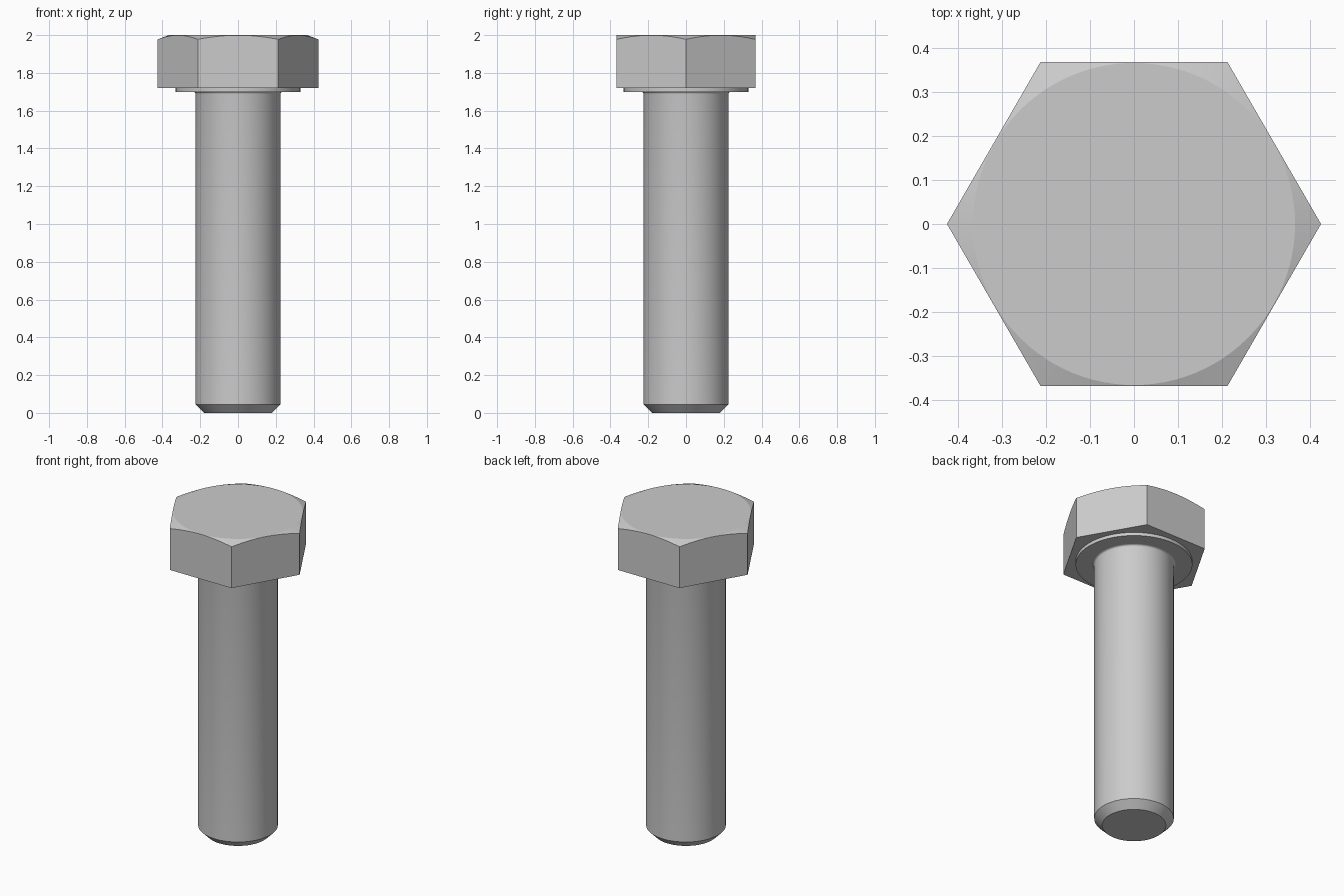
import bpy, bmesh, math

cube = bpy.data.objects.get("Cube")
if cube:
    bpy.data.objects.remove(cube, do_unlink=True)

STEEL = (0.6, 0.6, 0.6, 1)
steel = bpy.data.materials.new("steel grey")
steel.use_nodes = True
steel.diffuse_color = STEEL
steel.node_tree.nodes["Principled BSDF"].inputs["Base Color"].default_value = STEEL


def ring(bm, count, point):
    """Closed loop of vertices; point(angle) gives radius and height."""
    verts = []
    for i in range(count):
        a = 2 * math.pi * i / count
        r, z = point(a)
        verts.append(bm.verts.new((r * math.cos(a), r * math.sin(a), z)))
    return verts


def stack(name, count, points, smooth_angle):
    """Skin a stack of rings from bottom to top and cap both ends."""
    bm = bmesh.new()
    rings = [ring(bm, count, p) for p in points]
    for low, high in zip(rings, rings[1:]):
        for i in range(count):
            j = (i + 1) % count
            bm.faces.new((low[i], low[j], high[j], high[i]))
    bm.faces.new(rings[0][::-1])
    bm.faces.new(rings[-1])
    mesh = bpy.data.meshes.new(name)
    bm.to_mesh(mesh)
    bm.free()
    mesh.materials.append(steel)
    obj = bpy.data.objects.new(name, mesh)
    bpy.context.collection.objects.link(obj)
    bpy.ops.object.select_all(action="DESELECT")
    obj.select_set(True)
    bpy.context.view_layer.objects.active = obj
    bpy.ops.object.shade_smooth_by_angle(angle=math.radians(smooth_angle))
    return obj


def circle(r, z):
    return lambda a: (r, z)


# Hexagonal head with a conical chamfer that cuts arcs into the flats
APOTHEM, TOP, HEAD_BASE = 0.368, 2.0, 1.72
CROWN, SLOPE = 0.366, 0.38


def hex_radius(a):
    return APOTHEM / math.cos(a % (math.pi / 3) - math.pi / 6)


def hex_base(a):
    return hex_radius(a), HEAD_BASE


def hex_rim(a):
    r = hex_radius(a)
    return r, TOP - SLOPE * (r - CROWN)


stack("head", 96, [hex_base, hex_rim, circle(CROWN, TOP)], 15)

# Thin round bearing face under the head
stack("washer_face", 64, [circle(0.33, 1.70), circle(0.33, 1.73)], 30)

# Shank with chamfered tip and a small fillet below the head
FILLET = 0.012
profile = [(0.18, 0), (0.225, 0.045)]
for k in range(5):
    t = math.pi / 2 * k / 4
    profile.append((0.225 + FILLET * (1 - math.cos(t)),
                    1.70 - FILLET * (1 - math.sin(t))))
profile.append((0.225 + FILLET, 1.71))
stack("shank", 48, [circle(r, z) for r, z in profile], 30)
